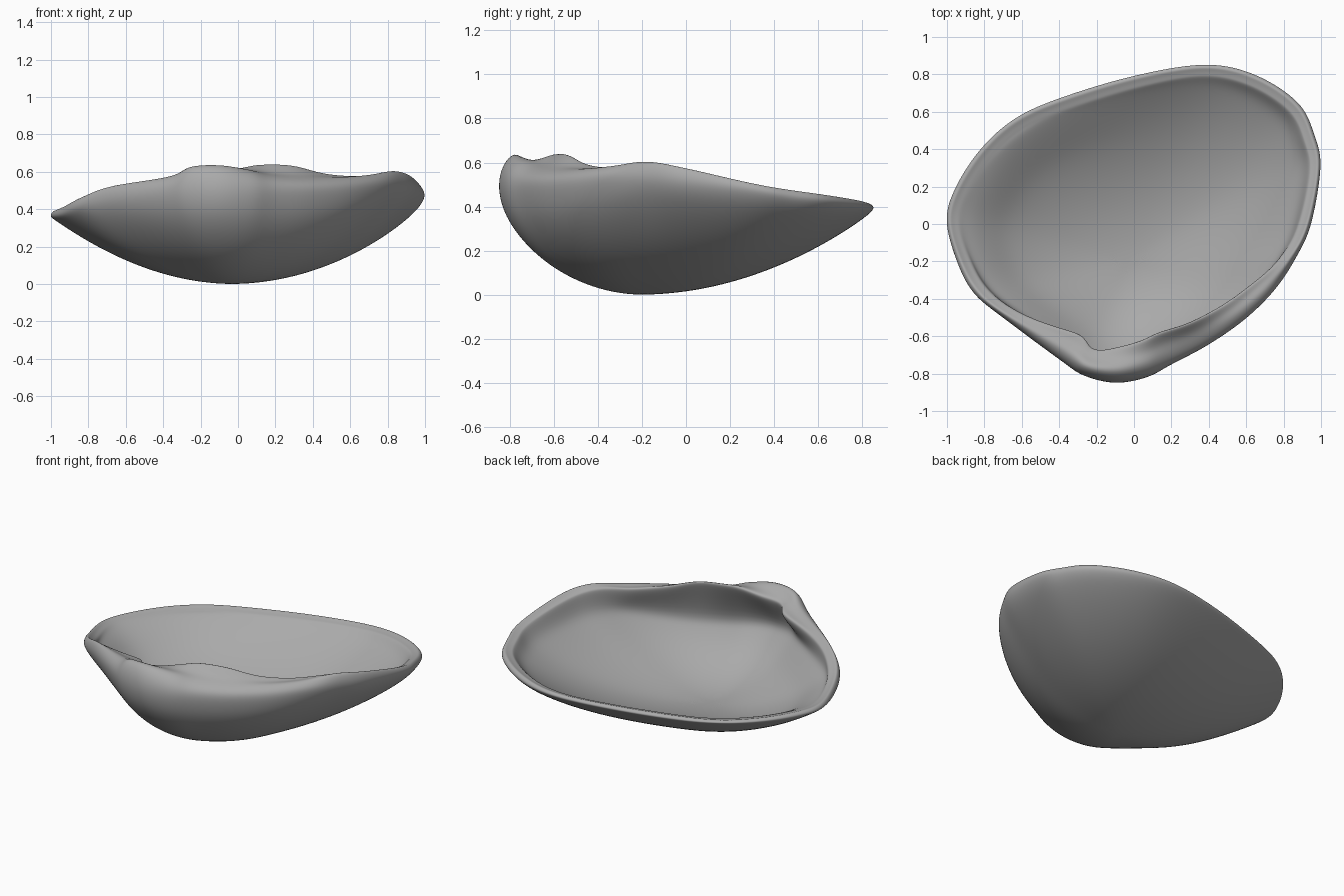
import bpy, bmesh, math

if "Cube" in bpy.data.objects:
    bpy.data.objects.remove(bpy.data.objects["Cube"])

# Rim stations: x, y, height of widest point, rim top height, lip inset, lip height
RIM = [
    (1.0, .3, .47, .51, .05, .50), (.95, 0, .51, .58, .06, .56),
    (.87, -.18, .53, .61, .08, .59), (.76, -.35, .53, .59, .14, .58),
    (.6, -.51, .51, .575, .16, .595), (.4, -.65, .5, .57, .17, .64),
    (.2, -.757, .5, .585, .195, .645), (.07, -.825, .5, .62, .21, .63),
    (-.1, -.855, .5, .652, .205, .60), (-.27, -.815, .5, .645, .16, .58),
    (-.4, -.73, .49, .588, .18, .56), (-.7, -.505, .45, .53, .075, .51),
    (-.86, -.37, .41, .47, .07, .45), (-.95, -.2, .37, .42, .06, .40),
    (-1.005, .02, .36, .39, .05, .38), (-.955, .2, .36, .385, .05, .375),
    (-.82, .405, .365, .385, .05, .375), (-.64, .565, .37, .385, .05, .375),
    (-.4, .675, .37, .39, .05, .38),
    (0, .795, .38, .40, .05, .39), (.38, .855, .39, .41, .05, .40),
    (.65, .8, .40, .43, .05, .42), (.88, .65, .42, .455, .05, .445),
    (.97, .47, .44, .48, .05, .47),
]
CX, CY = -.03, -.2      # lowest point of the bowl
STEPS = 5               # columns between stations
OUTER = (.1, .22, .35, .48, .6, .7, .79, .87, .93, .975, 1)
INNER = (.93, .87, .79, .7, .6, .48, .35, .22, .1)


def spline(a, b, c, d, t):
    return [.5 * (2 * q + (r - p) * t + (2 * p - 5 * q + 4 * r - s) * t * t
                  + (3 * q - p - 3 * r + s) * t ** 3)
            for p, q, r, s in zip(a, b, c, d)]


def profile(st):
    """Section running from outer pole over the rim to inner pole."""
    x, y, zw, top, inset, lip = st
    R = math.hypot(x - CX, y - CY)
    ux, uy = (x - CX) / R, (y - CY) / R
    w = min(.85, .8 * max(0, -uy) ** .8 + .33 * max(0, ux))
    k = min(1, max(0, (inset - .05) / .1))      # how strongly the lip overhangs

    def bowl(s):
        return zw * ((1 - w) * s * s + w * (1 - math.sqrt(max(0, 1 - s * s))))

    def thickness(s):
        ledge = .025 * max(0, -ux) * math.exp(-((s - .84) / .1) ** 2)
        return .05 - .015 * s + ledge

    outer = [(R * s, bowl(s)) for s in OUTER]
    mid = (top + lip) / 2 - .1 * inset * k
    rim = [(R - .1 * inset, zw + .6 * (top - zw)), (R - .38 * inset, top),
           (R - .65 * inset, mid), (R - .93 * inset, lip),
           (R - inset - .012 * (1 - k), lip - .004 - .008 * k),
           (R - inset - .025 * (1 - k) + .1 * inset * k, lip - .008 - .05 * k)]
    inner = [((R - .03) * s, bowl(s) + thickness(s)) for s in INNER]
    return [(CX + ux * r, CY + uy * r, z) for r, z in outer + rim + inner]


# Shell valve: sections all the way round
n = len(RIM)
columns = [profile(spline(RIM[i - 1], RIM[i], RIM[(i + 1) % n], RIM[(i + 2) % n], k / STEPS))
           for i in range(n) for k in range(STEPS)]
m = len(columns)

# Even out the bowl rings: more smoothing towards the pole
keep = 1 - .5 * (1 - math.cos(2 * math.pi / m))
rows = len(columns[0])
for j in range(rows):
    s = (OUTER + (1,) * (rows - len(OUTER) - len(INNER)) + INNER)[j]
    ring = [col[j] for col in columns]
    for _ in range(int(60 * (1 - s))):
        ring = [[o + ((a + 2 * b + c) / 4 - o) / f for a, b, c, o, f in
                 zip(ring[i - 1], ring[i], ring[(i + 1) % m], (CX, CY, 0), (keep, keep, 1))]
                for i in range(m)]
    for col, p in zip(columns, ring):
        col[j] = p

# Skin the sections
bm = bmesh.new()
grid = [[bm.verts.new(p) for p in col] for col in columns]
bottom = bm.verts.new((CX, CY, 0))
floor = bm.verts.new((CX, CY, .05))
for i, a in enumerate(grid):
    b = grid[(i + 1) % m]
    bm.faces.new((bottom, a[0], b[0]))
    bm.faces.new((floor, b[-1], a[-1]))
    for j in range(rows - 1):
        bm.faces.new((a[j], a[j + 1], b[j + 1], b[j]))
bmesh.ops.recalc_face_normals(bm, faces=bm.faces)
mesh = bpy.data.meshes.new("shell_valve")
bm.to_mesh(mesh)
bm.free()
shell = bpy.data.objects.new("shell_valve", mesh)
bpy.context.collection.objects.link(shell)
for p in mesh.polygons:
    p.use_smooth = True
sub = shell.modifiers.new("smooth", 'SUBSURF')
sub.levels = sub.render_levels = 2

# Darker grey shell
grey = bpy.data.materials.new("shell_grey")
grey.diffuse_color = (.4, .4, .4, 1)
grey.use_nodes = True
grey.node_tree.nodes["Principled BSDF"].inputs["Base Color"].default_value = grey.diffuse_color
mesh.materials.append(grey)
